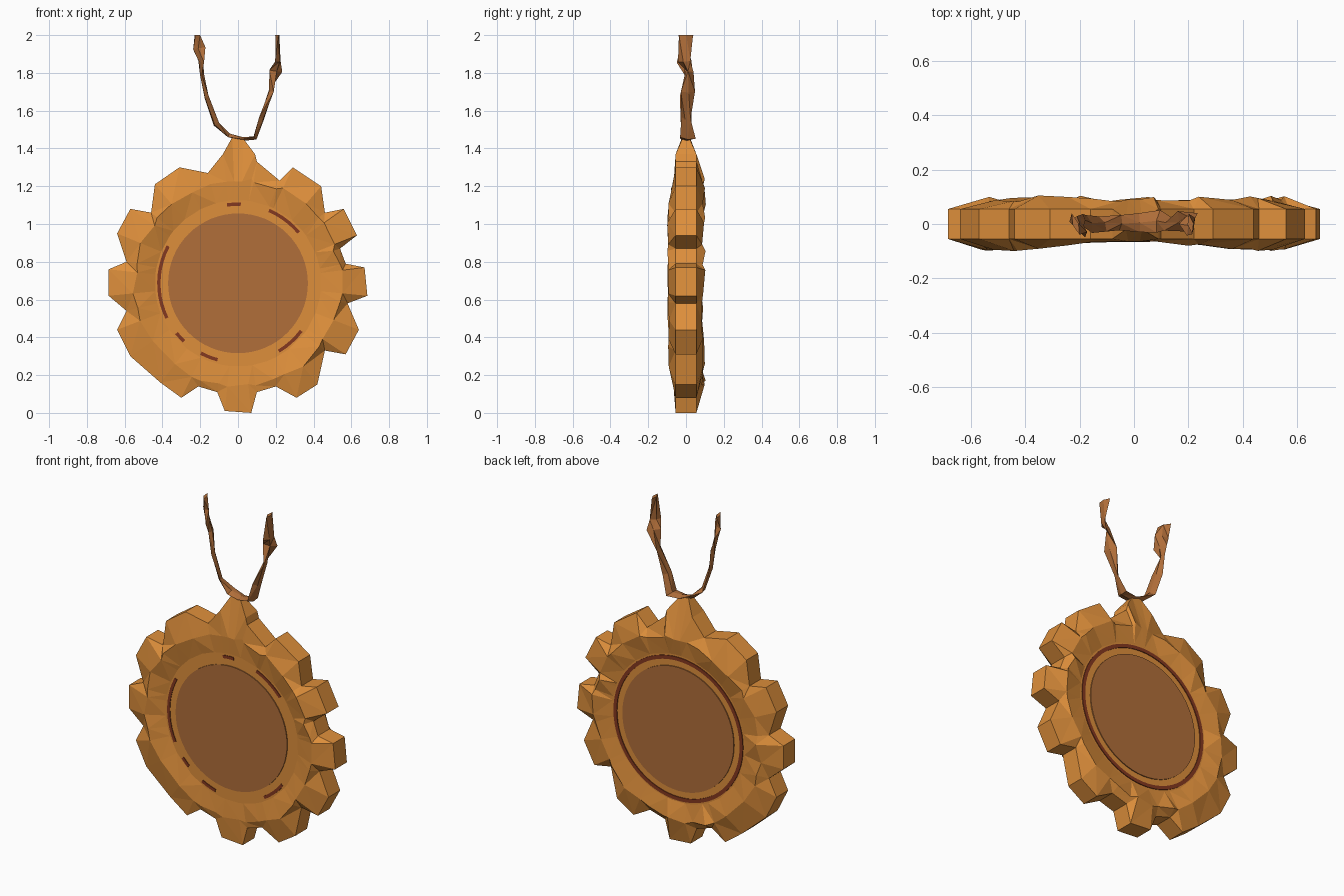
import bpy, bmesh, math, random
from mathutils import Vector, Matrix

if "Cube" in bpy.data.objects:
    bpy.data.objects.remove(bpy.data.objects["Cube"])

random.seed(4)
CZ = 0.686                      # centre height of the medallion


def material(name, rgb):
    m = bpy.data.materials.new(name)
    m.diffuse_color = (*rgb, 1)
    m.use_nodes = True
    m.node_tree.nodes["Principled BSDF"].inputs["Base Color"].default_value = m.diffuse_color
    return m


GOLD = material("golden orange", (0.73, 0.275, 0.044))
BROWN = material("warm brown", (0.44, 0.157, 0.042))
RED = material("dark red", (0.23, 0.04, 0.014))


def finish(bm, name, mat):
    bmesh.ops.recalc_face_normals(bm, faces=bm.faces)
    me = bpy.data.meshes.new(name)
    bm.to_mesh(me)
    bm.free()
    me.materials.append(mat)
    ob = bpy.data.objects.new(name, me)
    bpy.context.collection.objects.link(ob)
    return ob


def bridge(bm, a, b, closed=True):
    n = len(a)
    for i in range(n if closed else n - 1):
        j = (i + 1) % n
        bm.faces.new((a[i], a[j], b[j], b[i]))


# Rough scalloped outline of the medallion (x, z), clockwise from the top spike
outline = [(-.03, 1.46), (.03, 1.45), (.09, 1.37), (.10, 1.33), (.22, 1.23),
           (.29, 1.30), (.44, 1.20), (.46, 1.06), (.56, 1.08), (.63, .94),
           (.54, .87), (.57, .79), (.67, .77), (.685, .62), (.58, .58),
           (.64, .44), (.57, .31), (.46, .33), (.42, .15), (.31, .08),
           (.20, .14), (.10, .11), (.07, 0), (-.07, .01), (-.11, .11),
           (-.21, .14), (-.30, .08), (-.41, .16), (-.57, .30), (-.64, .44),
           (-.59, .54), (-.685, .62), (-.685, .76), (-.59, .80), (-.64, .95),
           (-.57, 1.08), (-.46, 1.06), (-.44, 1.21), (-.31, 1.30),
           (-.16, 1.27), (-.08, 1.37)]


# Medallion body: outer edge, raised shoulder and recessed face on both sides
def medallion():
    bm = bmesh.new()
    edge_f, edge_b, sh_f, sh_b, in_f, in_b = ([] for _ in range(6))
    for x, z in outline:
        d = Vector((x, 0, z - CZ))
        r = d.length
        d.normalize()
        tip = z > 1.4
        depth = 0.02 if tip else 0.055
        edge_f.append(bm.verts.new((x, -depth, z)))
        edge_b.append(bm.verts.new((x, depth, z)))
        sr = min(0.55, r - 0.035) + random.uniform(-0.015, 0.01)
        p = d * sr
        front = 0.064 + 0.036 * min(1, abs(p.x) / 0.42) - random.uniform(0, 0.012)
        back = 0.095 + random.uniform(-0.014, 0.01)
        sh_f.append(bm.verts.new((p.x, -front, p.z + CZ)))
        sh_b.append(bm.verts.new((p.x, back, p.z + CZ)))
        q = d * 0.44
        in_f.append(bm.verts.new((q.x, -0.058, q.z + CZ)))
        in_b.append(bm.verts.new((q.x, 0.07, q.z + CZ)))
    rings = [in_f, sh_f, edge_f, edge_b, sh_b, in_b]
    for a, b in zip(rings, rings[1:]):
        bridge(bm, a, b)
    bm.faces.new(in_f)
    bm.faces.new(in_b)
    bmesh.ops.triangulate(bm, faces=[f for f in bm.faces if len(f.verts) == 4])
    finish(bm, "medallion_body", GOLD)


# Thin round plate in the middle of each face
def plate(name, y):
    bm = bmesh.new()
    bmesh.ops.create_cone(bm, cap_ends=True, segments=64, radius1=0.37, radius2=0.37,
                          depth=0.008, matrix=Matrix.Translation((0, y, CZ))
                          @ Matrix.Rotation(math.pi / 2, 4, 'X'))
    finish(bm, name, BROWN)


# Thin painted ring arcs, angles in degrees
def ring_arcs(name, y, arcs, r0, r1):
    bm = bmesh.new()
    for a0, a1 in arcs:
        n = max(3, int((a1 - a0) / 5))
        loops = []
        for i in range(n + 1):
            t = math.radians(a0 + (a1 - a0) * i / n)
            loops.append([bm.verts.new((r * math.cos(t), y + s * 0.003, CZ + r * math.sin(t)))
                          for r, s in ((r0, -1), (r1, -1), (r1, 1), (r0, 1))])
        for a, b in zip(loops, loops[1:]):
            bridge(bm, a, b)
        if a1 - a0 < 360:
            bm.faces.new(loops[0])
            bm.faces.new(loops[-1])
    bmesh.ops.remove_doubles(bm, verts=bm.verts, dist=1e-5)
    finish(bm, name, RED)


# Twisted strap: each station is x, y, z, half width, twist in degrees
def strap():
    path = [(-.215, 0, 2.0, .042, 70), (-.205, -.01, 1.93, .038, 30),
            (-.195, -.01, 1.86, .042, 70), (-.19, .015, 1.79, .022, 95),
            (-.165, 0, 1.67, .035, 70), (-.115, 0, 1.53, .032, 60),
            (-.05, .005, 1.47, .03, 110), (.02, .005, 1.45, .035, 90),
            (.09, .01, 1.455, .042, 80), (.125, 0, 1.56, .028, 60),
            (.175, .01, 1.70, .04, 110), (.2, .02, 1.81, .04, 30),
            (.21, -.01, 1.86, .036, 65), (.208, 0, 2.0, .038, 100)]
    pts = [Vector(p[:3]) for p in path]
    bm = bmesh.new()
    loops = []
    for i, p in enumerate(path):
        t = (pts[min(i + 1, len(pts) - 1)] - pts[max(i - 1, 0)]).normalized()
        if i in (0, len(path) - 1):
            t = Vector((0, 0, 1 if i else -1))
        side = Vector((0, 1, 0)).cross(t).normalized()
        up = t.cross(side)
        a = math.radians(p[4])
        wide = side * math.cos(a) + up * math.sin(a)
        thin = t.cross(wide)
        loops.append([bm.verts.new(pts[i] + o) for o in
                      (wide * p[3], thin * 0.011, -wide * p[3], -thin * 0.011)])
    for a, b in zip(loops, loops[1:]):
        bridge(bm, a, b)
    bm.faces.new(loops[0])
    bm.faces.new(loops[-1])
    bmesh.ops.triangulate(bm, faces=bm.faces)
    finish(bm, "strap", BROWN)


medallion()
plate("front_plate", -0.0595)
plate("back_plate", 0.0715)
ring_arcs("front_ring", -0.0585, [(40, 67), (88, 98), (152, 206), (219, 227),
                                  (242, 255), (301, 323)], 0.41, 0.428)
ring_arcs("back_ring", 0.0715, [(0, 360)], 0.408, 0.43)
strap()
